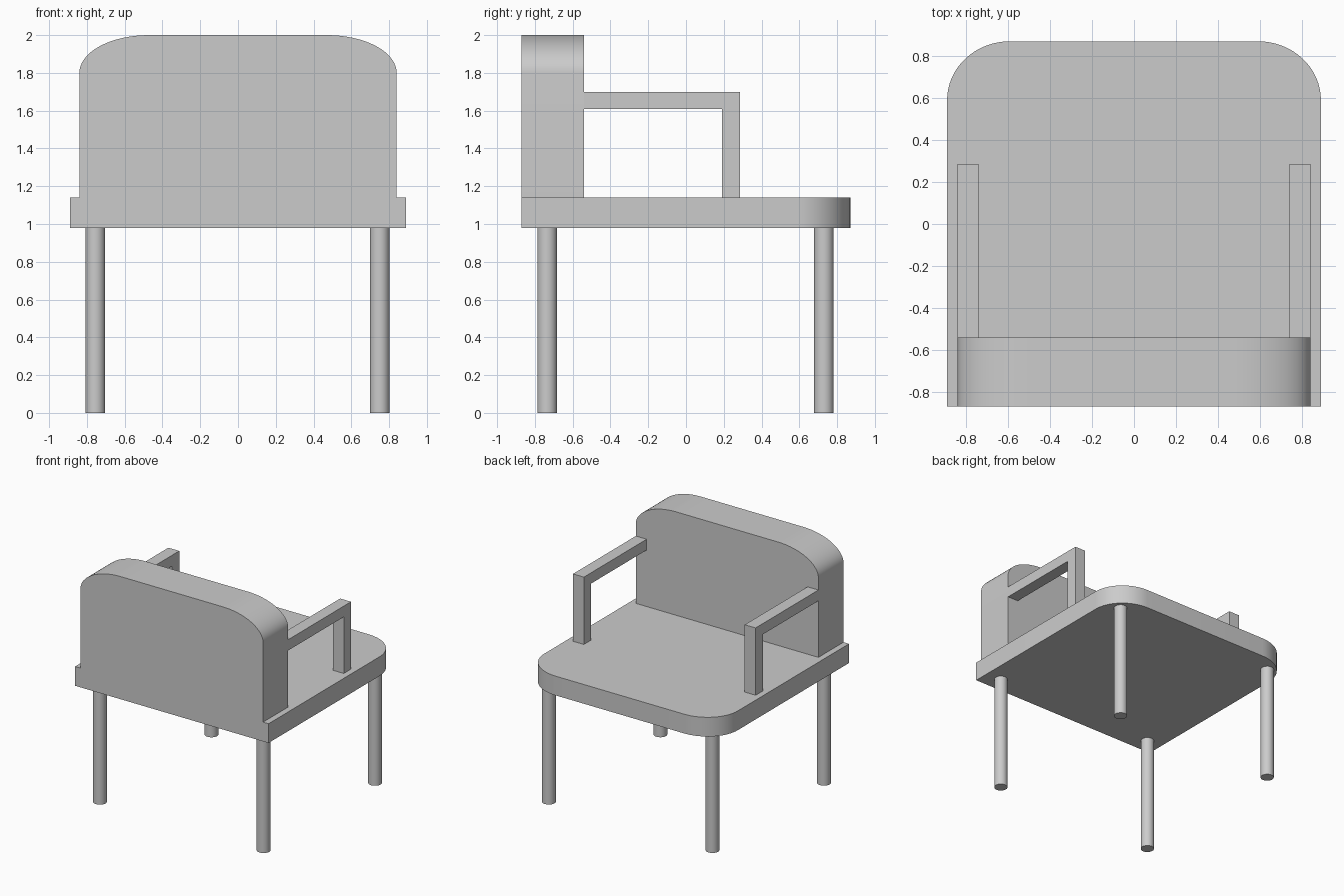
import bpy, bmesh
from math import sin, cos, pi

cube = bpy.data.objects.get("Cube")
if cube:
    bpy.data.objects.remove(cube, do_unlink=True)

grey = bpy.data.materials.new("plain grey")
grey.use_nodes = True
tone = (0.6, 0.6, 0.6, 1)
grey.diffuse_color = tone
grey.node_tree.nodes["Principled BSDF"].inputs["Base Color"].default_value = tone


def rounded_outline(half_w, low, high, rx, ry, steps=16):
    """Rectangle whose two upper corners are elliptical arcs."""
    right = [(half_w - rx + rx * cos(a), high - ry + ry * sin(a))
             for a in (pi / 2 * i / steps for i in range(steps + 1))]
    left = [(-u, v) for u, v in reversed(right)]
    return [(half_w, low)] + right + left + [(-half_w, low)]


def extrude(name, points, offset):
    """Solid made by sweeping a planar outline along an offset."""
    bm = bmesh.new()
    face = bm.faces.new([bm.verts.new(p) for p in points])
    swept = bmesh.ops.extrude_face_region(bm, geom=[face], use_keep_orig=True)
    moved = [g for g in swept["geom"] if isinstance(g, bmesh.types.BMVert)]
    bmesh.ops.translate(bm, verts=moved, vec=offset)
    bmesh.ops.recalc_face_normals(bm, faces=bm.faces)
    mesh = bpy.data.meshes.new(name)
    bm.to_mesh(mesh)
    bm.free()
    obj = bpy.data.objects.new(name, mesh)
    bpy.context.collection.objects.link(obj)
    finish(obj)


def finish(obj):
    obj.data.materials.append(grey)
    bpy.ops.object.select_all(action='DESELECT')
    obj.select_set(True)
    bpy.context.view_layer.objects.active = obj
    bpy.ops.object.shade_smooth_by_angle(angle=pi / 5)


# Seat slab, rounded at the +y end
seat = rounded_outline(0.89, -0.87, 0.87, 0.30, 0.28)
extrude("seat", [(x, y, 0.98) for x, y in seat], (0, 0, 0.16))

# Thick backrest with rounded top corners
back = rounded_outline(0.84, 1.14, 2.0, 0.37, 0.20)
extrude("backrest", [(x, -0.87, z) for x, z in back], (0, 0.33, 0))

# Armrests: an L of rail and post, swept sideways
arm = [(-0.54, 1.70), (0.285, 1.70), (0.285, 1.14),
       (0.19, 1.14), (0.19, 1.61), (-0.54, 1.61)]
for side, x in (("left", 0.74), ("right", -0.84)):
    extrude(side + "_armrest", [(x, y, z) for y, z in arm], (0.10, 0, 0))

# Four round legs
for side, x in (("left", 0.75), ("right", -0.755)):
    for end, y in (("front", -0.735), ("rear", 0.73)):
        bpy.ops.mesh.primitive_cylinder_add(
            vertices=24, radius=0.052, depth=0.98, location=(x, y, 0.49))
        leg = bpy.context.object
        leg.name = f"{end}_{side}_leg"
        finish(leg)
